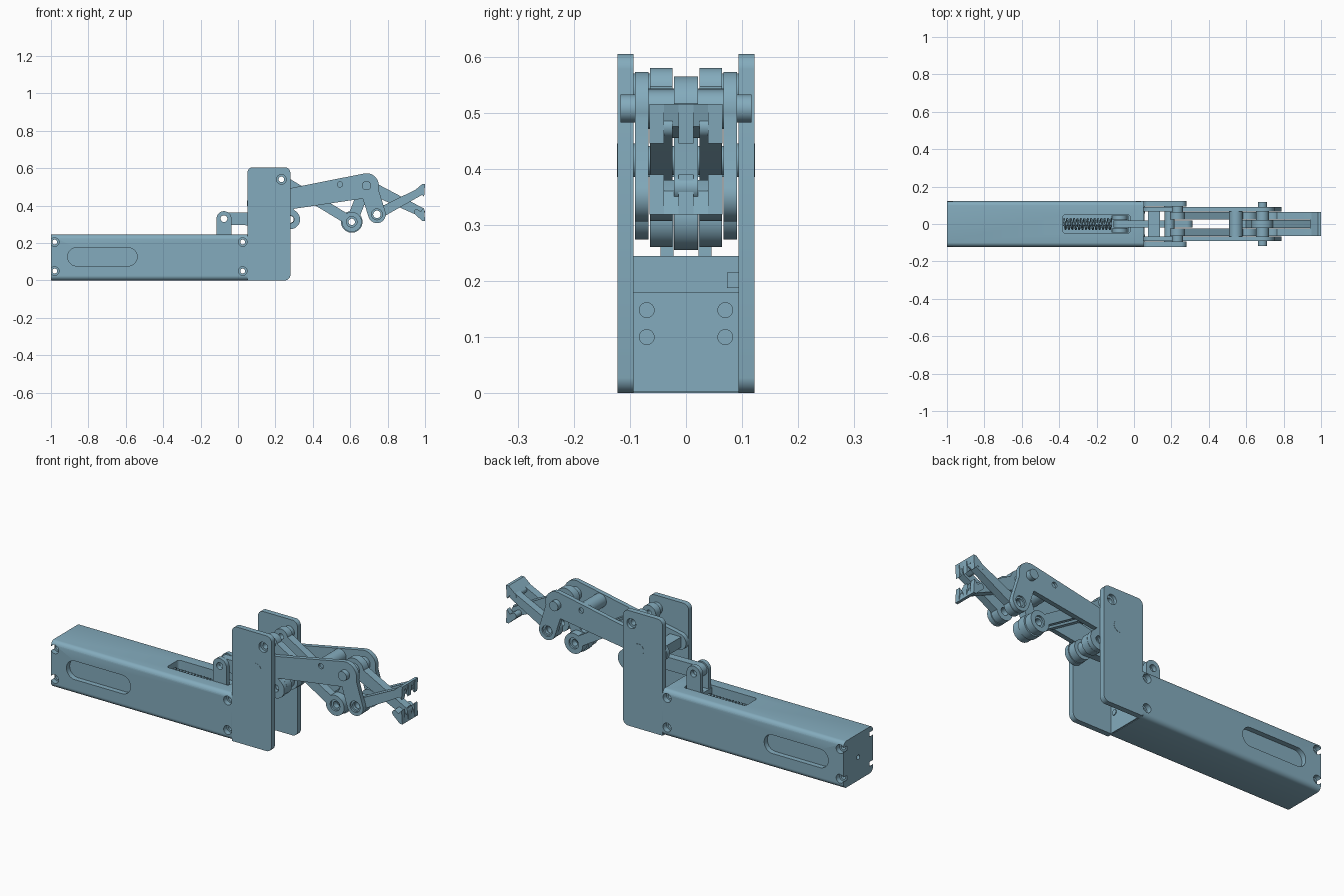
import bpy, bmesh, math

cube = bpy.data.objects.get("Cube")
if cube:
    bpy.data.objects.remove(cube)

mat = bpy.data.materials.new("steel_blue")
mat.use_nodes = True
COLOUR = (0.23, 0.41, 0.51, 1)
mat.diffuse_color = COLOUR
mat.node_tree.nodes["Principled BSDF"].inputs["Base Color"].default_value = COLOUR
parts = []


def hull(name, circles, a, b, axis="y", pair=False):
    """Convex outline round circles (u, v, r), extruded from a to b along an axis."""
    bm = bmesh.new()
    for u, v, r in circles:
        n = 32 if r > 0 else 1
        for i in range(n):
            t = math.tau * (i + 0.5) / n
            p, q = u + r * math.cos(t), v + r * math.sin(t)
            for w in (a, b):
                bm.verts.new({"y": (p, w, q), "x": (w, p, q), "z": (p, q, w)}[axis])
    bmesh.ops.remove_doubles(bm, verts=bm.verts, dist=1e-5)
    out = bmesh.ops.convex_hull(bm, input=bm.verts)
    spare = [g for g in out["geom_interior"] if isinstance(g, bmesh.types.BMVert)]
    bmesh.ops.delete(bm, geom=spare, context="VERTS")
    bmesh.ops.dissolve_limit(bm, angle_limit=0.01, verts=bm.verts, edges=bm.edges)
    bmesh.ops.recalc_face_normals(bm, faces=bm.faces)
    me = bpy.data.meshes.new(name)
    bm.to_mesh(me)
    bm.free()
    me.materials.append(mat)
    ob = bpy.data.objects.new(name, me)
    bpy.context.scene.collection.objects.link(ob)
    if pair:
        m = ob.modifiers.new("Mirror", "MIRROR")
        m.use_axis = (False, True, False)
        m.use_mirror_merge = False
    parts.append(ob)
    return ob


def block(name, x, y, z, pair=False):
    return hull(name, [(i, j, 0) for i in x for j in z], *y, pair=pair)


def combine(ob, others, op):
    """Apply boolean operations and remove the helper solids."""
    for o in others:
        m = ob.modifiers.new("Boolean", "BOOLEAN")
        m.operation, m.object, m.solver = op, o, "EXACT"
        bpy.context.view_layer.objects.active = ob
        bpy.ops.object.modifier_move_to_index(modifier=m.name, index=0)
        bpy.ops.object.modifier_apply(modifier=m.name)
        parts.remove(o)
        bpy.data.objects.remove(o)


def cut(ob, others):
    combine(ob, others, "DIFFERENCE")


def join(ob, others):
    combine(ob, others, "UNION")


def bore(x, z, r, a=-0.2, b=0.2):
    return hull("cutter", [(x, z, r)], a, b)


# Pivot positions in the side plane
TAIL, PIVOT, PLATE_PIN = (0.09, 0.412), (0.19, 0.415), (0.232, 0.54)
WRIST, LOWER, JAW = (0.687, 0.507), (0.608, 0.313), (0.743, 0.353)
CRANK, SLIDE = (0.28, 0.326), (-0.075, 0.33)
HALF, INNER = 0.122, 0.094

# Long rounded housing with screw holes, side slots and a top pocket
c = 0.025
body = hull("housing", [(s * (HALF - c), z, c) for s in (-1, 1) for z in (c, 0.245 - c)],
            -1, 0.05, "x")
cutters = [hull("cutter", [(-0.38 + 0.015, s * 0.035, 0.015) for s in (-1, 1)]
                + [(-0.035, s * 0.035, 0.015) for s in (-1, 1)], 0.13, 0.3, "z"),
           hull("cutter", [(0, 0.122, 0.012)], -1.1, -0.9, "x")]
for s in (-1, 1):
    near, far = sorted((s * 0.095, s * 0.2))
    cutters.append(hull("cutter", [(-0.862, 0.126, 0.049), (-0.588, 0.126, 0.049)], near, far))
    for x in (-0.98, 0.025):
        for z in (0.05, 0.205):
            cutters.append(bore(x, z, 0.023, near, far))
for x in (-0.98, 0.025):
    for z in (0.05, 0.205):
        cutters.append(bore(x, z, 0.013))
cut(body, cutters)

# Front cap, its screws and a small tab
block("front_cap", (0.045, 0.056), (-INNER, INNER), (0.002, 0.18))
block("cap_tab", (0.045, 0.06), (0.073, INNER), (0.187, 0.215))
for z in (0.1, 0.148):
    hull("cap_screw", [(0.07, z, 0.014)], 0.05, 0.06, "x", pair=True)

# Upright side plates
side = hull("side_plate", [(0.25, 0.03, 0.03), (0.25, 0.575, 0.03), (0.08, 0.575, 0.03),
                           (0.05, 0, 0)], INNER, HALF, pair=True)
cut(side, [bore(*PLATE_PIN, 0.026, 0.105, 0.2), bore(*PLATE_PIN, 0.015)])
hull("main_pin_end", [(*PIVOT, 0.03)], 0.09, HALF + 0.001, pair=True)
hull("main_pin", [(*PIVOT, 0.026)], -0.1, 0.1)

# Spring, guide rod and sliding carriage in the pocket
curve = bpy.data.curves.new("return_spring", "CURVE")
curve.dimensions = "3D"
curve.bevel_depth, curve.bevel_resolution = 0.005, 1
spline = curve.splines.new("POLY")
turns, steps = 14, 14 * 16
spline.points.add(steps)
for i, p in enumerate(spline.points):
    t = math.tau * turns * i / steps
    p.co = (-0.375 + 0.255 * i / steps, 0.028 * math.cos(t), 0.19 + 0.028 * math.sin(t), 1)
curve.materials.append(mat)
spring = bpy.data.objects.new("return_spring", curve)
bpy.context.scene.collection.objects.link(spring)
hull("guide_rod", [(0, 0.19, 0.012)], -0.39, -0.1, "x")
block("carriage", (-0.12, -0.03), (-0.045, 0.045), (0.14, 0.235))
lug = hull("carriage_lug", [(*SLIDE, 0.04), (-0.115, 0.2, 0), (-0.035, 0.2, 0)],
           0.022, 0.045, pair=True)
cut(lug, [bore(*SLIDE, 0.018)])

# Pull rod from the carriage to the crank
rod = hull("pull_rod", [(*SLIDE, 0.034), (*CRANK, 0.034)], -0.02, 0.02)
cut(rod, [bore(*SLIDE, 0.018), bore(*CRANK, 0.018)])
spool = hull("crank_spool", [(*CRANK, 0.05)], 0.024, 0.064, pair=True)
cut(spool, [bore(*CRANK, 0.018)])

# Main arm cheeks: long beam, crank lobe and jaw lobe
arm = hull("arm_cheek", [(*TAIL, 0.043), (*PIVOT, 0.048), (*WRIST, 0.066)], 0.067, 0.091, pair=True)
join(arm, [hull("lobe", [(*PIVOT, 0.045), (*CRANK, 0.052)], 0.067, 0.091),
           hull("lobe", [(0.7, 0.49, 0.048), (*JAW, 0.047)], 0.067, 0.091)])
cut(arm, [bore(*CRANK, 0.02), bore(*JAW, 0.02), bore(*JAW, 0.029, 0.082, 0.1),
          bore(0.545, 0.513, 0.014, 0.08, 0.1)])
block("arm_web", (0.075, 0.14), (-0.068, 0.068), (0.385, 0.44))
hull("arm_spacer", [(0.545, 0.507, 0.036)], -0.068, 0.068)
hull("wrist_pin", [(*WRIST, 0.025)], -0.117, 0.117)

# Parallel links from the plates down to the lower joint
link = hull("parallel_link", [(*PLATE_PIN, 0.026), (*LOWER, 0.026)], 0.024, 0.064, pair=True)
join(link, [hull("hub", [(*PLATE_PIN, 0.04)], 0.024, 0.064),
            hull("hub", [(*LOWER, 0.053)], 0.024, 0.064)])
cut(link, [bore(*PLATE_PIN, 0.015), bore(*LOWER, 0.017), bore(*LOWER, 0.028, 0.054, 0.1)])
bush = hull("plate_bush", [(*PLATE_PIN, 0.03)], 0.064, INNER, pair=True)
cut(bush, [bore(*PLATE_PIN, 0.015)])

# Lower jaw: central bell crank through the wrist
low = hull("lower_jaw", [(*WRIST, 0.058)], -0.021, 0.021)
join(low, [hull("hub", [(*LOWER, 0.058)], -0.021, 0.021),
           hull("bar", [(*LOWER, 0.03), (0.68, 0.5, 0.03)], -0.021, 0.021),
           hull("bar", [(*WRIST, 0.035), (0.975, 0.367, 0.024)], -0.021, 0.021)])
cut(low, [bore(*LOWER, 0.017)])
collar = hull("wrist_collar", [(*WRIST, 0.034)], 0.021, 0.068, pair=True)

# Upper jaw: paired bars rising from the jaw pivot
up = hull("upper_jaw", [(*JAW, 0.046)], 0.024, 0.064, pair=True)
join(up, [hull("bar", [(*JAW, 0.028), (0.975, 0.475, 0.02)], 0.024, 0.064)])
cut(up, [bore(*JAW, 0.02)])

# Jaw tips, each a full-width pad with a row of teeth
for name, outer, inner, root in (("upper", 0.515, 0.475, 0.47), ("lower", 0.318, 0.36, 0.365)):
    hull(name + "_tip_pad", [(0.955, root, 0.015), (1, outer, 0), (0.985, outer, 0),
                             (0.99, inner, 0)], -0.065, 0.065)
    step = 0.026
    for i in range(3):
        y = -0.065 + 2 * step * i
        toe = inner - 0.03 if name == "upper" else inner + 0.03
        hull(name + "_tip_tooth", [(0.98, inner, 0.008), (1, outer, 0), (0.995, toe, 0)],
             y, y + step)

# Smooth rounded surfaces, keeping edges crisp
bpy.ops.object.select_all(action="DESELECT")
for ob in parts:
    ob.select_set(True)
bpy.context.view_layer.objects.active = parts[0]
bpy.ops.object.shade_smooth_by_angle(angle=math.radians(30))
